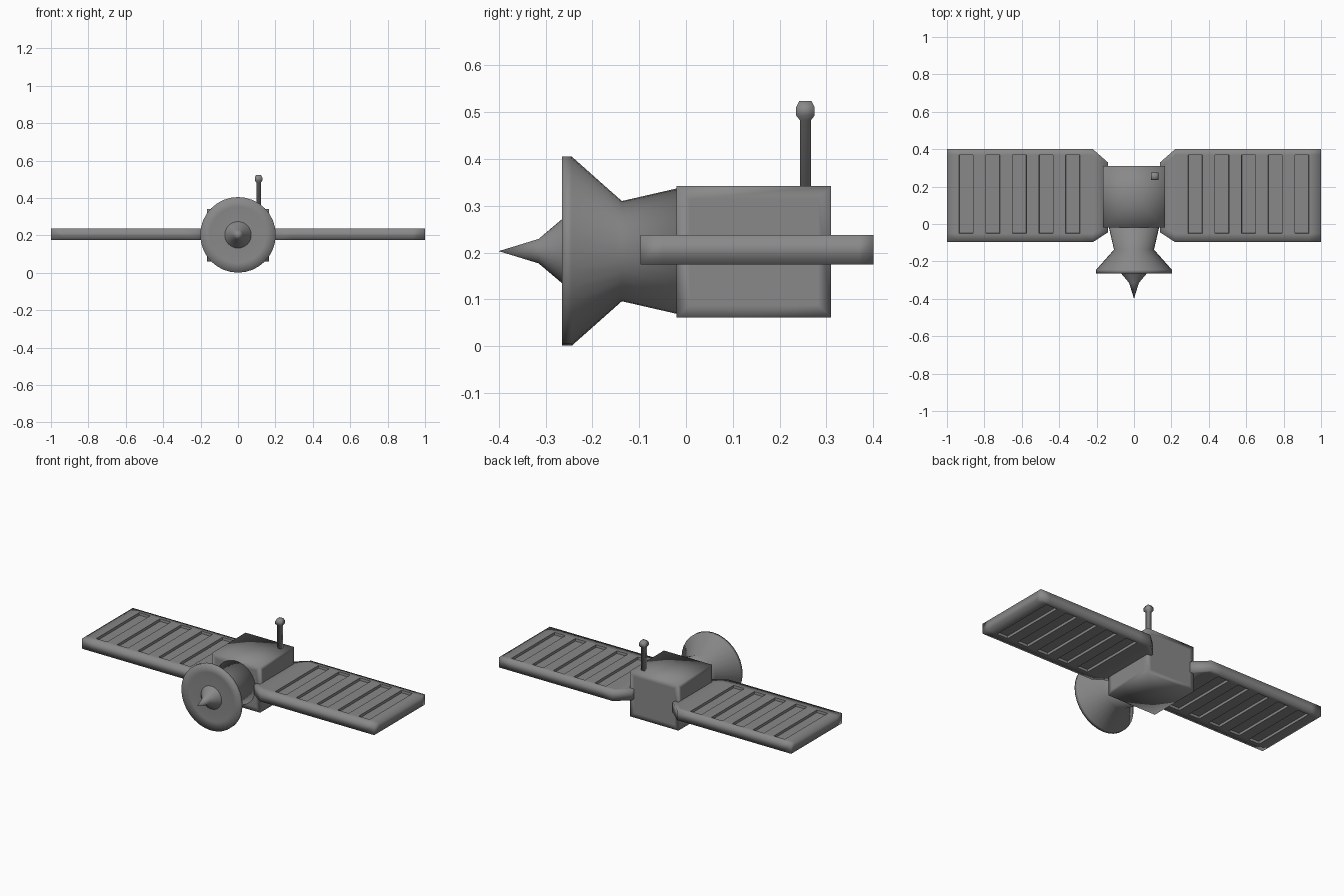
import bpy, bmesh, math
from mathutils import Matrix

if "Cube" in bpy.data.objects:
    bpy.data.objects.remove(bpy.data.objects["Cube"])

grey = bpy.data.materials.new("dark_grey")
grey.diffuse_color = (0.25, 0.25, 0.25, 1)
grey.use_nodes = True
grey.node_tree.nodes["Principled BSDF"].inputs["Base Color"].default_value = grey.diffuse_color


def finish(name, bm):
    """Soft shading, except faces given material index 1 as a 'flat' mark."""
    bmesh.ops.recalc_face_normals(bm, faces=bm.faces[:])
    for face in bm.faces:
        face.smooth = face.material_index == 0
        face.material_index = 0
    mesh = bpy.data.meshes.new(name)
    bm.to_mesh(mesh)
    bm.free()
    mesh.materials.append(grey)
    obj = bpy.data.objects.new(name, mesh)
    bpy.context.collection.objects.link(obj)
    return obj


def lathe(name, profile, sides, matrix, offset=0.0):
    """Turn (radius, height) points around local z; both ends are closed."""
    bm = bmesh.new()
    rings = []
    for r, h in profile:
        if r == 0:
            rings.append([bm.verts.new((0, 0, h))] * sides)
            continue
        ring = []
        for i in range(sides):
            a = 2 * math.pi * i / sides + offset
            ring.append(bm.verts.new((r * math.cos(a), r * math.sin(a), h)))
        rings.append(ring)
    for low, high in zip(rings, rings[1:]):
        for i in range(sides):
            j = (i + 1) % sides
            corners = list(dict.fromkeys((low[i], low[j], high[j], high[i])))
            bm.faces.new(corners)
    for ring in (rings[0], rings[-1]):
        if ring[0] is not ring[1]:
            bm.faces.new(ring)
    bm.transform(matrix)
    return finish(name, bm)


# Main body: soft-shaded box, top and bottom split to the middle, sides with a border
bm = bmesh.new()
bmesh.ops.create_cube(bm, size=1, matrix=Matrix.Translation((0, 0.145, 0.2015))
                      @ Matrix.Diagonal((0.33, 0.33, 0.281, 1)))
bm.normal_update()
caps = [f for f in bm.faces if abs(f.normal.z) > 0.5]
walls = [f for f in bm.faces if abs(f.normal.z) < 0.5]
bmesh.ops.poke(bm, faces=caps)
bmesh.ops.inset_individual(bm, faces=walls, thickness=0.04, depth=0)
finish("body", bm)

# Dish with neck and central spike, turned around the front-back axis
forward = Matrix.Translation((0, 0, 0.203)) @ Matrix.Rotation(math.pi / 2, 4, 'X')
lathe("dish", [(0.135, 0.015), (0.107, 0.137), (0.202, 0.244), (0.202, 0.265),
               (0.15, 0.257), (0.06, 0.262)], 32, forward)
lathe("dish_spike", [(0.077, 0.25), (0.07, 0.263), (0.026, 0.315), (0, 0.4)],
      32, forward)

# Antenna: square mast with a chamfered knob
k = math.sqrt(2)
lathe("antenna", [(0.012 * k, 0.33), (0.012 * k, 0.483), (0.02 * k, 0.493),
                  (0.02 * k, 0.510), (0.013 * k, 0.524)], 4,
      Matrix.Translation((0.11, 0.255, 0)), math.pi / 4)


# Solar panels: slab narrowing towards the body, with recessed cells on both sides
def solar_panel(name, side):
    xs = [0.14, 0.22]
    for i in range(5):
        xs += [0.29 + 0.1425 * i, 0.365 + 0.1425 * i]
    xs.append(1.0)
    bm = bmesh.new()
    layers = []
    for z in (0.175, 0.237):
        grid = []
        for x in xs:
            ys = (-0.045, -0.01, 0.30, 0.33) if x < 0.2 else (-0.097, -0.05, 0.37, 0.40)
            grid.append([bm.verts.new((side * x, y, z)) for y in ys])
        layers.append(grid)
    cells = []
    for grid in layers:
        for i in range(len(xs) - 1):
            for j in range(3):
                face = bm.faces.new((grid[i][j], grid[i + 1][j],
                                     grid[i + 1][j + 1], grid[i][j + 1]))
                if j == 1 and i >= 2 and i % 2 == 0 and i < len(xs) - 2:
                    cells.append(face)
    low, high = layers
    for i in range(len(xs) - 1):
        for j in (0, 3):
            bm.faces.new((low[i][j], low[i + 1][j], high[i + 1][j], high[i][j]))
    for i in (0, -1):
        for j in range(3):
            bm.faces.new((low[i][j], low[i][j + 1], high[i][j + 1], high[i][j]))
    bmesh.ops.recalc_face_normals(bm, faces=bm.faces[:])
    rims = bmesh.ops.inset_individual(bm, faces=cells, thickness=0.002, depth=-0.015)
    for face in cells + rims["faces"]:
        face.material_index = 1
    return finish(name, bm)


solar_panel("right_solar_panel", 1)
solar_panel("left_solar_panel", -1)
